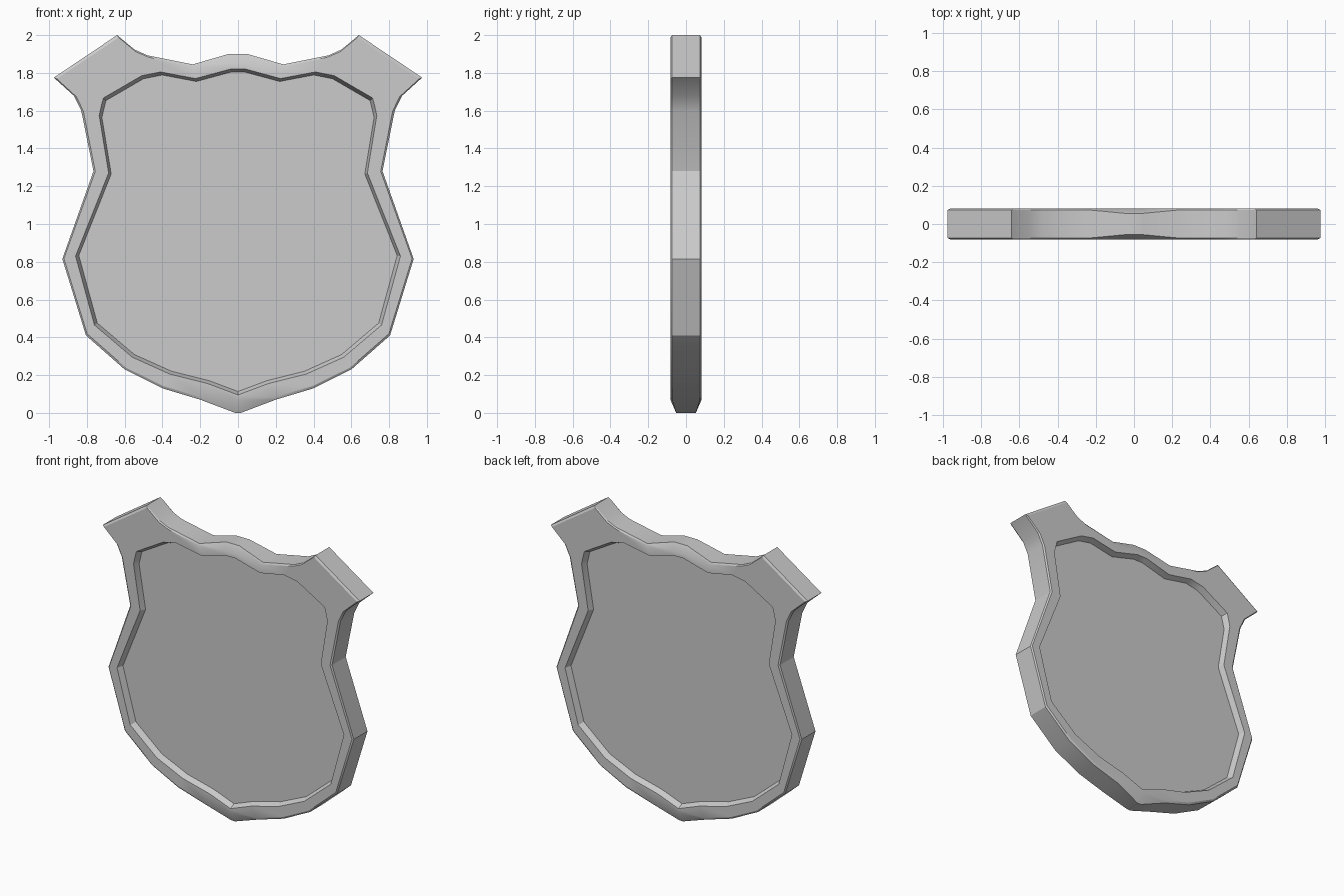
import bpy, bmesh

if "Cube" in bpy.data.objects:
    bpy.data.objects.remove(bpy.data.objects["Cube"])

# Right half, bottom to top: outer x, z, inner x, z, half depth at outer edge, bevel fraction
HALF = [
    (0.015, 0.0, 0.0, 0.095, 0.052, 0.72),
    (0.20, 0.07, 0.16, 0.155, 0.074, 0.15),
    (0.40, 0.13, 0.36, 0.205, 0.074, 0.15),
    (0.60, 0.23, 0.56, 0.295, 0.074, 0.15),
    (0.805, 0.41, 0.76, 0.465, 0.074, 0.15),
    (0.93, 0.815, 0.86, 0.83, 0.074, 0.12),
    (0.765, 1.28, 0.685, 1.27, 0.074, 0.12),
    (0.83, 1.60, 0.735, 1.575, 0.074, 0.12),
    (0.87, 1.68, 0.725, 1.62, 0.074, 0.1),
    (0.975, 1.775, 0.713, 1.667, 0.074, 0.06),
    (0.64, 2.0, 0.51, 1.785, 0.074, 0.06),
    (0.55, 1.925, 0.46, 1.795, 0.074, 0.1),
    (0.48, 1.893, 0.41, 1.805, 0.074, 0.12),
    (0.24, 1.845, 0.225, 1.77, 0.074, 0.2),
    (0.05, 1.90, 0.04, 1.82, 0.056, 0.65),
]
FACE, RECESS = 0.082, 0.042


def ring(kind, side):
    """One closed outline of the shield; side is -1 front, +1 back."""
    pts = []
    for ox, oz, ix, iz, d, t in HALF:
        if kind == "edge":
            p = (ox, d * side, oz)
        elif kind == "bevel":
            p = (ox + (ix - ox) * t, FACE * side, oz + (iz - oz) * t)
        elif kind == "lip":
            p = (ix, FACE * side, iz)
        else:
            p = (ix * 0.98, RECESS * side, 1.0 + (iz - 1.0) * 0.98)
        pts.append(p)
    left = [(-x, y, z) for x, y, z in reversed(pts) if x > 0.001]
    return pts + left


def make(name, rings, cap):
    bm = bmesh.new()
    loops = [[bm.verts.new(p) for p in ring(*r)] for r in rings]
    for a, b in zip(loops, loops[1:]):
        n = min(len(a), len(b))
        # the pointed inner outlines share one vertex at the bottom
        full = 2 * len(HALF)
        a = a + [a[0]] * (full - len(a))
        b = b + [b[0]] * (full - len(b))
        for i in range(full):
            j = (i + 1) % full
            vs = list(dict.fromkeys((a[i], a[j], b[j], b[i])))
            if len(vs) > 2:
                bm.faces.new(vs)
    if cap:
        for lp in (loops[0], loops[-1]):
            bm.faces.new(lp)
    bmesh.ops.recalc_face_normals(bm, faces=bm.faces)
    me = bpy.data.meshes.new(name)
    bm.to_mesh(me)
    bm.free()
    ob = bpy.data.objects.new(name, me)
    bpy.context.collection.objects.link(ob)
    bpy.ops.object.select_all(action="DESELECT")
    ob.select_set(True)
    bpy.context.view_layer.objects.active = ob
    bpy.ops.object.shade_smooth_by_angle(angle=0.5)
    return ob


# Raised frame, front recess wall round the outside to the back recess wall
kinds = ["recess", "lip", "bevel", "edge"]
make("shield_frame", [(k, -1) for k in kinds] + [(k, 1) for k in reversed(kinds)], False)

# Flat recessed panel
make("shield_panel", [("recess", -1), ("recess", 1)], True)
